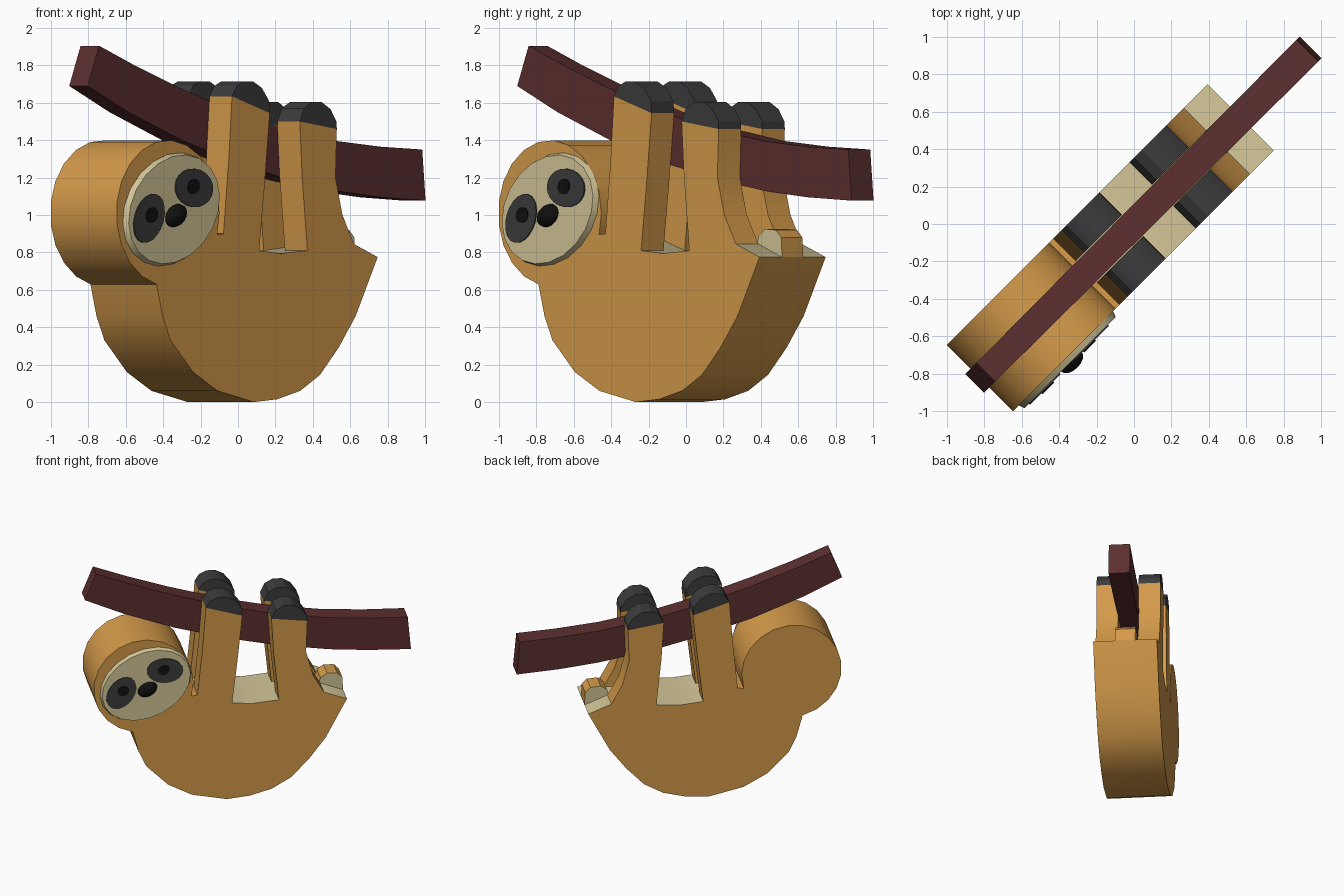
import bpy, bmesh, math
from mathutils import Vector

if "Cube" in bpy.data.objects:
    bpy.data.objects.remove(bpy.data.objects["Cube"])

R = math.sqrt(0.5)
HALF = 0.25      # half thickness of the body
INNER = 0.08     # inner side of the limbs


def material(name, rgb):
    m = bpy.data.materials.new(name)
    lin = [(c / 255 / 12.92) if c < 10 else ((c / 255 + 0.055) / 1.055) ** 2.4 for c in rgb]
    m.diffuse_color = (*lin, 1)
    m.use_nodes = True
    m.node_tree.nodes["Principled BSDF"].inputs["Base Color"].default_value = m.diffuse_color
    return m


FUR = material("tan fur", (212, 154, 74))
CREAM = material("cream", (212, 198, 152))
CHARCOAL = material("charcoal", (60, 60, 60))
WOOD = material("dark red wood", (92, 47, 47))
BLACK = material("black", (16, 16, 16))


def place(u, v, z):
    """u runs along the branch, v towards the face; the model stands diagonally."""
    return Vector(((u + v) * R, (u - v) * R, z))


def finish(name, bm, mats, rule=None):
    bmesh.ops.recalc_face_normals(bm, faces=bm.faces[:])
    if rule:
        for f in bm.faces:
            f.material_index = rule(f)
    me = bpy.data.meshes.new(name)
    bm.to_mesh(me)
    bm.free()
    ob = bpy.data.objects.new(name, me)
    bpy.context.collection.objects.link(ob)
    for m in mats:
        me.materials.append(m)
    bpy.ops.object.select_all(action='DESELECT')
    bpy.context.view_layer.objects.active = ob
    ob.select_set(True)
    bpy.ops.object.shade_smooth_by_angle(angle=math.radians(28))
    return ob


def extrude(name, outline, v0, v1, mats, rule=None, top=None):
    """Extrude a (u, z) outline from v0 to v1; top is an optional outline at v1."""
    bm = bmesh.new()
    a = [bm.verts.new(place(u, v0, z)) for u, z in outline]
    b = [bm.verts.new(place(u, v1, z)) for u, z in (top or outline)]
    n = len(a)
    bm.faces.new(a)
    bm.faces.new(b)
    for i in range(n):
        j = (i + 1) % n
        bm.faces.new((a[i], a[j], b[j], b[i]))
    return finish(name, bm, mats, rule)


def ellipse(cu, cz, a, b, tilt, n):
    t = math.radians(tilt)
    pts = []
    for i in range(n):
        p = 2 * math.pi * i / n
        x, y = a * math.cos(p), b * math.sin(p)
        pts.append((cu + x * math.cos(t) - y * math.sin(t), cz + x * math.sin(t) + y * math.cos(t)))
    return pts


# head: a thick disc
head = ellipse(-0.78, 1.01, 0.39, 0.39, -17, 21)
extrude("head", head, -HALF, HALF, [FUR])

# body: bowl outline that follows the underside of the head, cream on its top
neck = [head[0]] + head[:-6:-1]
bowl = [(-0.82, 0.46), (-0.76, 0.33), (-0.59, 0.16), (-0.405, 0.06), (-0.13, 0), (0.047, 0.015),
        (0.22, 0.06), (0.37, 0.145), (0.51, 0.29), (0.64, 0.46), (0.806, 0.775)]
belly = [(0.627, 0.845), (0.275, 0.81), (0.075, 0.795), (-0.09, 0.81), (-0.36, 0.9)]


def belly_rule(f):
    c = f.calc_center_median()
    return int(f.normal.z > 0.5 and (c.x + c.y) * R > -0.36)


extrude("body", neck + bowl + belly, -HALF, HALF, [FUR, CREAM], belly_rule)

# limbs with dark rounded paws, on both sides of the branch
arm = [(-0.36, 0.9), (-0.09, 0.81), (-0.05, 1.15), (-0.01, 1.545), (-0.295, 1.635), (-0.32, 1.3)]
hand = [(-0.295, 1.635), (-0.01, 1.545), (-0.015, 1.61), (-0.07, 1.68), (-0.137, 1.715),
        (-0.205, 1.715), (-0.26, 1.69)]
leg = [(0.275, 0.81), (0.627, 0.845), (0.54, 1.0), (0.487, 1.2), (0.497, 1.46), (0.217, 1.5),
       (0.235, 1.2)]
foot = [(0.217, 1.5), (0.497, 1.46), (0.495, 1.5), (0.45, 1.565), (0.385, 1.603), (0.31, 1.603),
        (0.25, 1.57)]
for side, s in (("front", 1), ("back", -1)):
    for part, outline, mat in (("arm", arm, FUR), ("hand", hand, CHARCOAL),
                               ("leg", leg, FUR), ("foot", foot, CHARCOAL)):
        extrude(f"{side}_{part}", outline, s * INNER, s * HALF, [mat])

# stub tail: rounded, cream on its flat sides
tail = [(0.60, 0.8), (0.806, 0.775), (0.80, 0.88), (0.76, 0.92), (0.68, 0.925), (0.63, 0.89)]
side_dir = Vector((R, -R, 0))
extrude("tail", tail, -INNER, INNER, [FUR, CREAM], lambda f: int(abs(f.normal.dot(side_dir)) > 0.9))

# branch: square section swept along a gentle curve, slightly tapered
upper = [(-1.12, 1.905), (-0.84, 1.795), (-0.53, 1.685), (-0.1, 1.55), (0.25, 1.465),
         (0.67, 1.395), (1.0, 1.365), (1.31, 1.35)]
lower = [(-1.206, 1.69), (-0.9, 1.55), (-0.5, 1.40), (-0.05, 1.27), (0.3, 1.19),
         (0.7, 1.125), (1.0, 1.095), (1.335, 1.077)]
bm = bmesh.new()
rings = []
for i, (t, b) in enumerate(zip(upper, lower)):
    w = 0.07 + 0.013 * i / 7
    rings.append([bm.verts.new(place(p[0], v, p[1])) for p, v in ((t, -w), (t, w), (b, w), (b, -w))])
for p, q in zip(rings, rings[1:]):
    for i in range(4):
        j = (i + 1) % 4
        bm.faces.new((p[i], p[j], q[j], q[i]))
bm.faces.new(rings[0])
bm.faces.new(rings[-1])
finish("branch", bm, [WOOD])

# face plate, tilted, with a slightly smaller front
TILT = 26
extrude("face", ellipse(-0.765, 1.03, 0.372, 0.285, TILT, 20), HALF, 0.283, [CREAM],
        top=ellipse(-0.765, 1.03, 0.36, 0.273, TILT, 20))

# eye patches and pupils
for side, eu, ez, pu, pz, lean in (("left", -0.96, 0.982, -0.945, 1.0, 30),
                                   ("right", -0.62, 1.145, -0.63, 1.153, -30)):
    extrude(f"{side}_eye_patch", ellipse(eu, ez, 0.142, 0.103, TILT + lean, 20), 0.283, 0.291, [CHARCOAL])
    extrude(f"{side}_pupil", ellipse(pu, pz, 0.045, 0.04, TILT, 14), 0.291, 0.298, [BLACK])

# nose: flattened dome
bm = bmesh.new()
bmesh.ops.create_uvsphere(bm, u_segments=16, v_segments=8, radius=1)
t = math.radians(TILT)
for vert in bm.verts:
    x, y, d = vert.co.x * 0.08, vert.co.y * 0.057, vert.co.z * 0.045
    vert.co = place(-0.757 + x * math.cos(t) - y * math.sin(t), 0.284 + d,
                    0.997 + x * math.sin(t) + y * math.cos(t))
finish("nose", bm, [BLACK])
